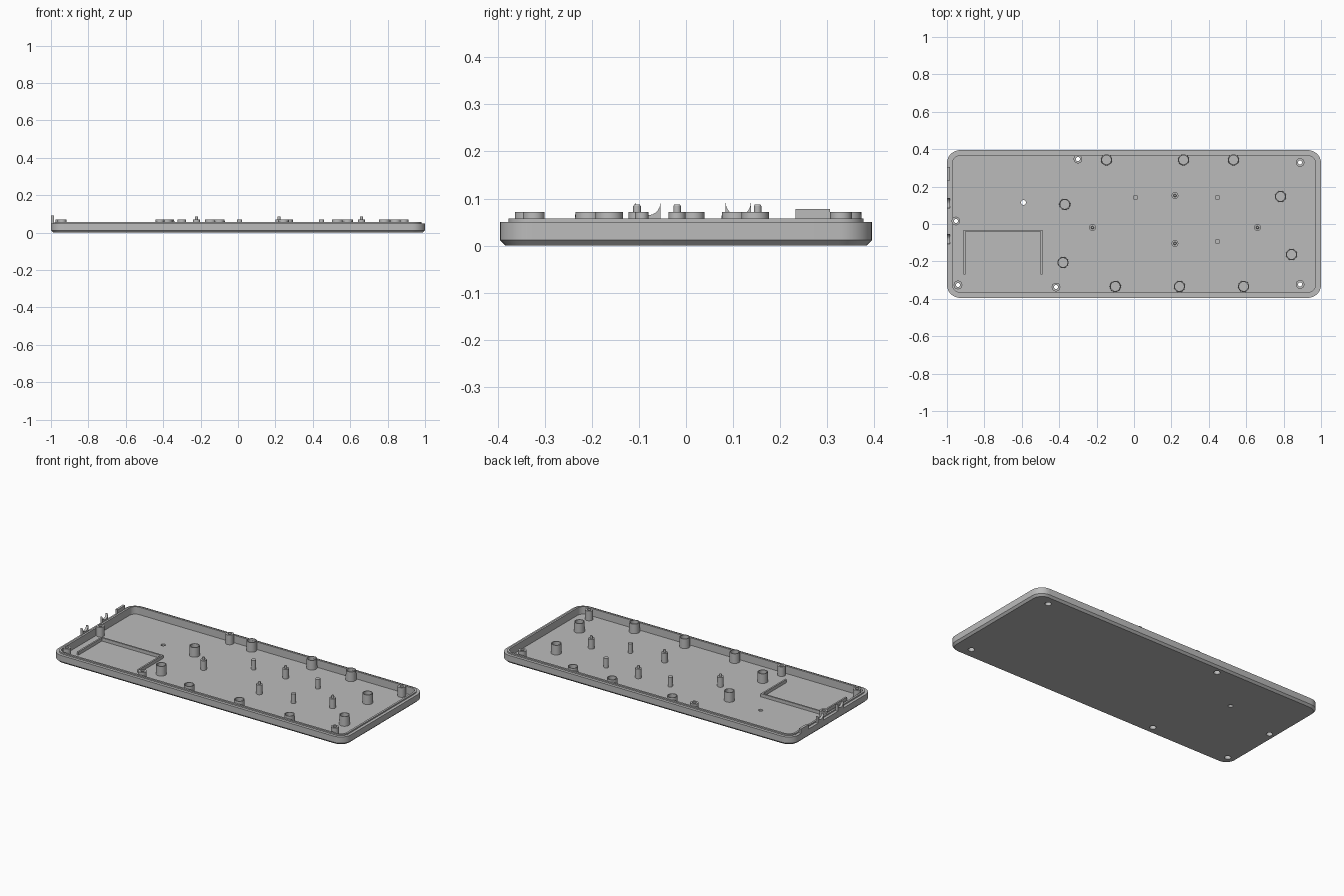
import bpy, bmesh
from math import pi, sin, cos, radians

cube = bpy.data.objects.get("Cube")
if cube:
    bpy.data.objects.remove(cube, do_unlink=True)

FLOOR, RIM, LIP, POST = 0.012, 0.05, 0.058, 0.071

grey = bpy.data.materials.new("plain grey")
grey.use_nodes = True
colour = (0.5, 0.5, 0.5, 1)
grey.diffuse_color = colour
grey.node_tree.nodes["Principled BSDF"].inputs["Base Color"].default_value = colour


def finish(name, bm, smooth=True):
    mesh = bpy.data.meshes.new(name)
    bm.to_mesh(mesh)
    bm.free()
    mesh.materials.append(grey)
    obj = bpy.data.objects.new(name, mesh)
    bpy.context.collection.objects.link(obj)
    if smooth:
        shade(obj)
    return obj


def shade(obj):
    bpy.ops.object.select_all(action="DESELECT")
    obj.select_set(True)
    bpy.context.view_layer.objects.active = obj
    bpy.ops.object.shade_smooth_by_angle(angle=radians(30))


def bridge(bm, a, b):
    n = len(a)
    for i in range(n):
        bm.faces.new((a[i], a[(i + 1) % n], b[(i + 1) % n], b[i]))


def rounded_ring(bm, inset, z, steps=8):
    r = 0.07 - inset
    cx, cy = 0.93, 0.395 - 0.07
    ring = []
    for k, (sx, sy) in enumerate(((1, 1), (-1, 1), (-1, -1), (1, -1))):
        for i in range(steps + 1):
            a = (k + i / steps) * pi / 2
            ring.append(bm.verts.new((sx * cx + r * cos(a), sy * cy + r * sin(a), z)))
    return ring


def lathe(bm, x, y, profile, n=32):
    """Turn (radius, z) points about a vertical axis; caps ends that are not on a hole."""
    rings = []
    for r, z in profile:
        rings.append([bm.verts.new((x + r * cos(2 * pi * i / n), y + r * sin(2 * pi * i / n), z))
                      for i in range(n)])
    for a, b in zip(rings, rings[1:]):
        bridge(bm, a, b)
    return rings


def turned(name, x, y, profile, capped=True):
    bm = bmesh.new()
    rings = lathe(bm, x, y, profile)
    if capped:
        bm.faces.new(rings[-1])
    return finish(name, bm)


def box(name, x0, x1, y0, y1, z0, z1):
    bm = bmesh.new()
    bmesh.ops.create_cube(bm, size=1)
    for v in bm.verts:
        v.co = (x1 if v.co.x > 0 else x0, y1 if v.co.y > 0 else y0, z1 if v.co.z > 0 else z0)
    return finish(name, bm, False)


# Positions of the standing parts
screw_spots = [(-0.30, 0.347), (0.888, 0.329), (-0.952, 0.016),
               (-0.941, -0.326), (-0.417, -0.337), (0.888, -0.323)]
boss_spots = [(-0.147, 0.343), (0.265, 0.343), (0.532, 0.343), (0.783, 0.147), (-0.37, 0.105),
              (-0.38, -0.206), (-0.1, -0.334), (0.243, -0.334), (0.586, -0.334), (0.842, -0.163)]
pin_spots = [(-0.222, -0.019), (0.219, 0.152), (0.219, -0.104), (0.66, -0.019)]
peg_spots = [(0.008, 0.142), (0.446, 0.142), (0.446, -0.094)]

# Tray shell: chamfered base, outer wall, stepped lip, hollow inside
bm = bmesh.new()
section = [(0.012, 0), (0, FLOOR), (0, RIM), (0.018, RIM), (0.018, LIP), (0.03, LIP), (0.03, FLOOR)]
rings = [rounded_ring(bm, inset, z) for inset, z in section]
for a, b in zip(rings, rings[1:]):
    bridge(bm, a, b)
bm.faces.new(list(reversed(rings[0])))
bm.faces.new(rings[-1])
tray = finish("tray", bm, False)

# Holes through the tray floor
bm = bmesh.new()
for x, y, r in [(x, y, 0.018) for x, y in screw_spots] + [(-0.591, 0.115, 0.013)]:
    ends = lathe(bm, x, y, [(r, -0.02), (r, FLOOR + 0.01)])
    bm.faces.new(list(reversed(ends[0])))
    bm.faces.new(ends[1])
cutter = finish("floor_hole_cutter", bm, False)
cutter.hide_render = True
cut = tray.modifiers.new("floor holes", "BOOLEAN")
cut.operation = "DIFFERENCE"
cut.solver = "EXACT"
cut.object = cutter
bpy.ops.object.select_all(action="DESELECT")
tray.select_set(True)
bpy.context.view_layer.objects.active = tray
bpy.ops.object.modifier_apply(modifier=cut.name)
bpy.data.objects.remove(cutter, do_unlink=True)
shade(tray)

# Screw posts with a counterbore from below
for x, y in screw_spots:
    turned("screw_post", x, y, [(0.023, FLOOR), (0.023, POST), (0.011, POST),
                                (0.011, 0.03), (0.018, 0.03), (0.018, FLOOR)], False)

# Hollow support bosses
for x, y in boss_spots:
    turned("support_boss", x, y, [(0.03, FLOOR), (0.029, POST), (0.024, POST), (0.024, 0.03)])

# Stepped locating pins and plain pegs
for x, y in pin_spots:
    turned("locating_pin", x, y, [(0.018, FLOOR), (0.018, POST), (0.008, POST),
                                  (0.008, 0.084), (0.006, 0.087)])
for x, y in peg_spots:
    turned("plain_peg", x, y, [(0.014, FLOOR), (0.014, POST)])

# Low ribs around the battery bay
box("bay_back_rib", -0.911, -0.489, -0.041, -0.031, 0.01, 0.032)
for name, x in (("bay_right_rib", -0.906), ("bay_left_rib", -0.494)):
    box(name, x - 0.005, x + 0.005, -0.27, -0.031, 0.01, 0.032)

# Port tabs on the end wall: one plain, two with a round cradle
box("port_tab", -1, -0.985, 0.232, 0.306, 0.03, 0.078)
for yc in (0.111, -0.081):
    bm = bmesh.new()
    half, top, r = 0.027, 0.091, 0.0265
    outline = [(yc - half, 0.03), (yc + half, 0.03), (yc + half, top)]
    outline += [(yc + r * cos(a), top - r * sin(a)) for a in (pi * i / 16 for i in range(17))]
    outline.append((yc - half, top))
    near = [bm.verts.new((-0.985, y, z)) for y, z in outline]
    far = [bm.verts.new((-1, y, z)) for y, z in outline]
    bm.faces.new(near)
    bm.faces.new(list(reversed(far)))
    bridge(bm, far, near)
    finish("cradle_tab", bm, False)
